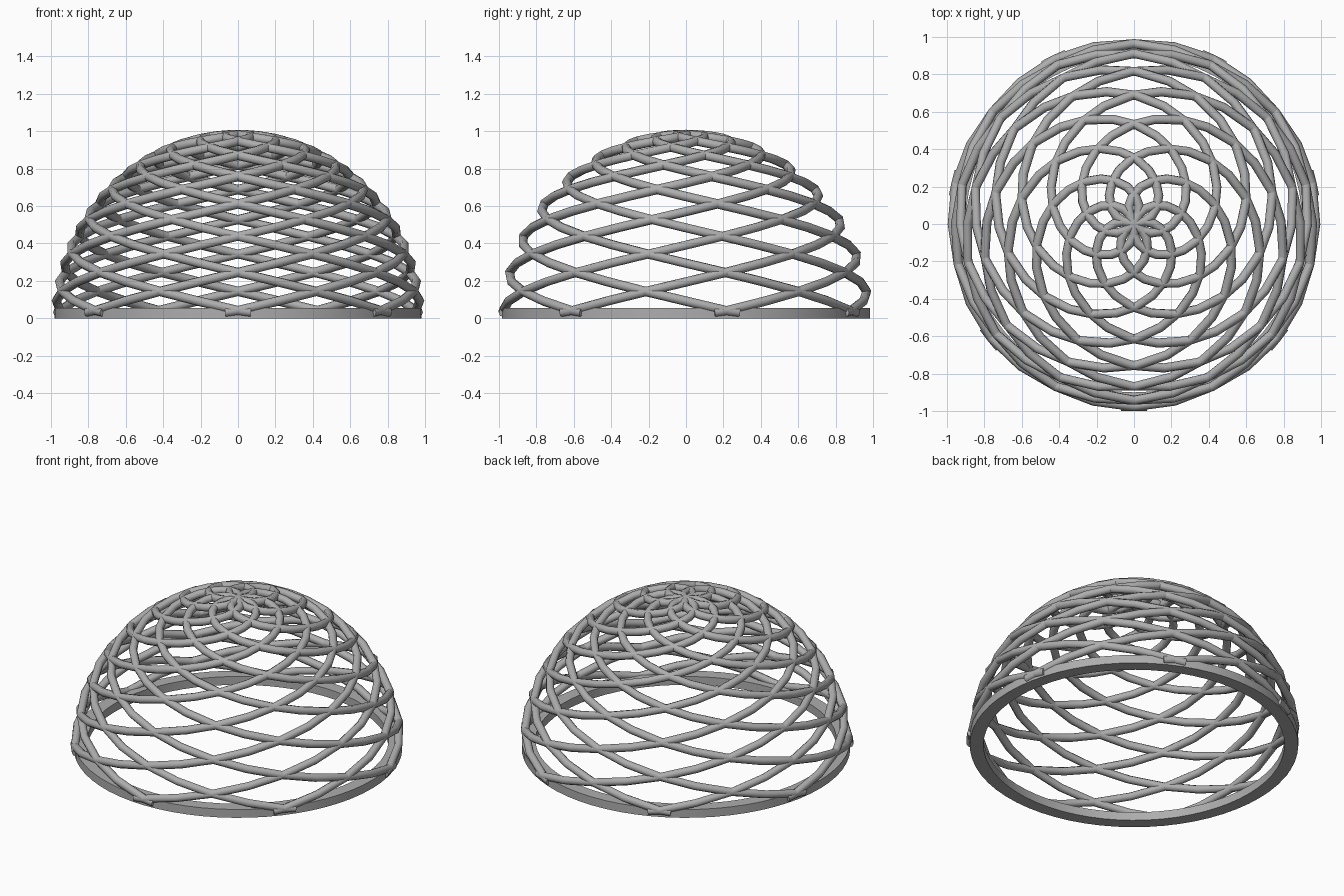
import bpy
import bmesh
from math import sin, cos, pi, radians

cube = bpy.data.objects.get("Cube")
if cube:
    bpy.data.objects.remove(cube, do_unlink=True)

STRANDS = 7            # strands per winding direction
SEGMENTS = 29          # straight pieces along each strand
RADIUS = 0.978         # dome radius at the strand centre
HEIGHT = 1.008         # dome rise above its centre
SINK = 0.026           # depth of the dome centre below the ground
TUBE = 0.025           # strand thickness radius

grey = bpy.data.materials.new("grey")
grey.use_nodes = True
colour = (0.42, 0.42, 0.42, 1)
grey.diffuse_color = colour
grey.node_tree.nodes["Principled BSDF"].inputs["Base Color"].default_value = colour


def dome_point(turn, rise):
    """Point on the dome at a heading and an elevation, both in radians."""
    return (RADIUS * cos(rise) * cos(turn), RADIUS * cos(rise) * sin(turn),
            HEIGHT * sin(rise) - SINK)


def strand_points(start, hand):
    """A short flat foot, then a spiral climbing from the base to the pole."""
    points = [dome_point(start - hand * radians(4), radians(3.3))]
    for i in range(SEGMENTS + 1):
        f = i / SEGMENTS
        points.append(dome_point(start + hand * radians(375.6) * f,
                                 radians(3.8 + 86.2 * f)))
    return points


def make_smooth(obj, angle):
    bpy.ops.object.select_all(action="DESELECT")
    obj.select_set(True)
    bpy.context.view_layer.objects.active = obj
    if obj.type == "CURVE":
        bpy.ops.object.convert(target="MESH")
    bpy.ops.object.shade_smooth_by_angle(angle=radians(angle))


def strand_set(name, hand):
    """All spiral strands winding one way, as tubes."""
    curve = bpy.data.curves.new(name, "CURVE")
    curve.dimensions = "3D"
    curve.bevel_depth = TUBE
    curve.bevel_resolution = 2
    curve.use_fill_caps = True
    for k in range(STRANDS):
        points = strand_points(-pi / 2 + k * 2 * pi / STRANDS, hand)
        spline = curve.splines.new("POLY")
        spline.points.add(len(points) - 1)
        for p, co in zip(spline.points, points):
            p.co = (*co, 1)
    curve.materials.append(grey)
    obj = bpy.data.objects.new(name, curve)
    bpy.context.collection.objects.link(obj)
    make_smooth(obj, 50)


strand_set("left_hand_strands", 1)
strand_set("right_hand_strands", -1)

# Flat base ring, a rectangular section spun round the z axis
bm = bmesh.new()
section = [bm.verts.new((r, 0, z)) for r, z in ((0.9, 0), (0.982, 0), (0.982, 0.055), (0.9, 0.055))]
edges = [bm.edges.new((section[i], section[(i + 1) % 4])) for i in range(4)]
bmesh.ops.spin(bm, geom=section + edges, axis=(0, 0, 1), cent=(0, 0, 0),
               angle=2 * pi, steps=64, use_merge=True)
bmesh.ops.remove_doubles(bm, verts=bm.verts, dist=0.0001)
bmesh.ops.recalc_face_normals(bm, faces=bm.faces)
mesh = bpy.data.meshes.new("base_ring")
bm.to_mesh(mesh)
bm.free()
mesh.materials.append(grey)
ring = bpy.data.objects.new("base_ring", mesh)
bpy.context.collection.objects.link(ring)
make_smooth(ring, 30)
